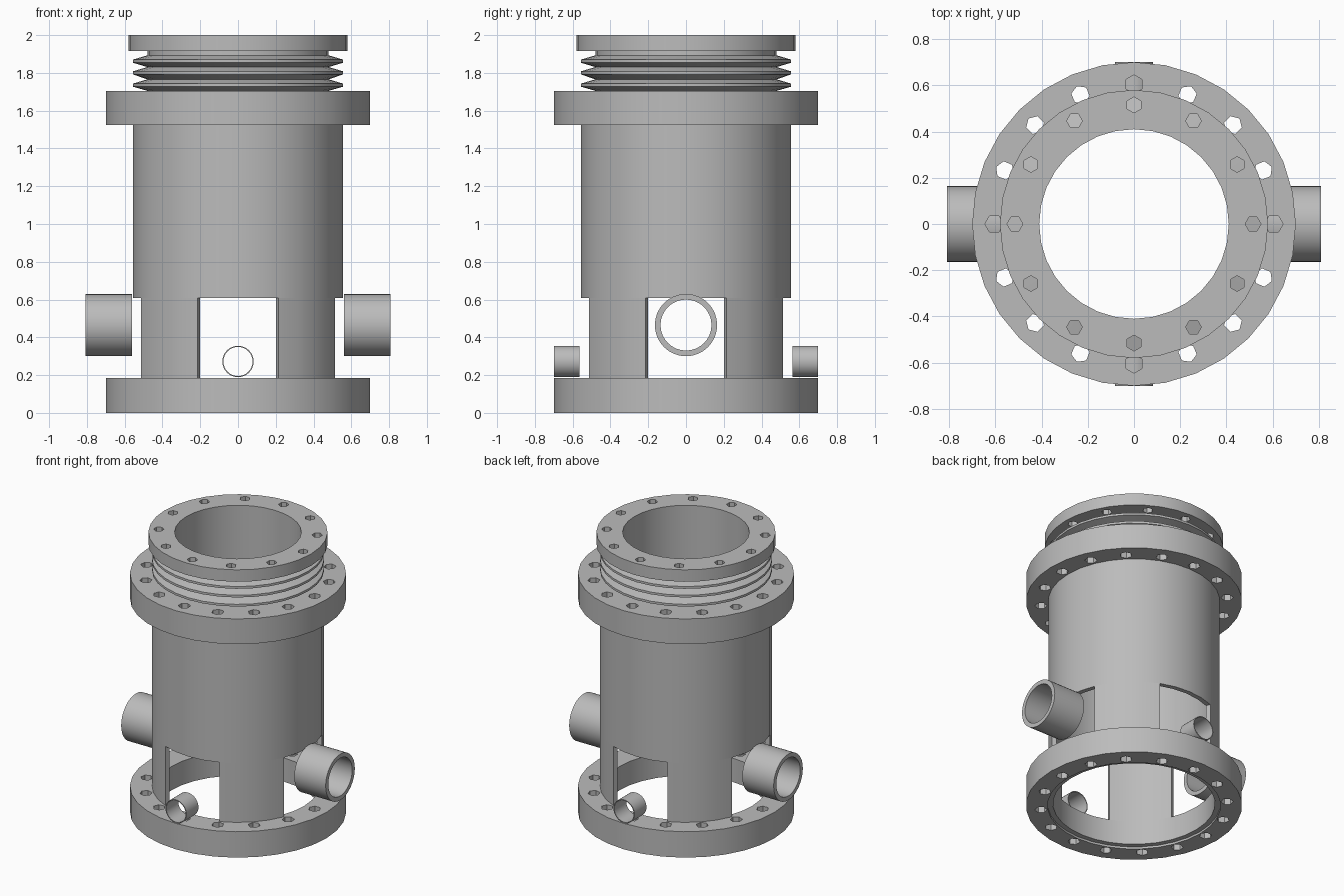
import bpy
import bmesh
from math import cos, sin, pi, radians
from mathutils import Matrix

old = bpy.data.objects.get("Cube")
if old:
    bpy.data.objects.remove(old, do_unlink=True)

SEGS = 32
steel = bpy.data.materials.new("plain grey steel")
steel.use_nodes = True
grey = (0.5, 0.5, 0.5, 1)
steel.diffuse_color = grey
steel.node_tree.nodes["Principled BSDF"].inputs["Base Color"].default_value = grey


def finish(bm, name):
    """Turn a bmesh into a smooth-by-angle object."""
    bmesh.ops.recalc_face_normals(bm, faces=bm.faces)
    mesh = bpy.data.meshes.new(name)
    bm.to_mesh(mesh)
    bm.free()
    mesh.materials.append(steel)
    obj = bpy.data.objects.new(name, mesh)
    bpy.context.collection.objects.link(obj)
    smooth(obj)
    return obj


def smooth(obj):
    bpy.ops.object.select_all(action='DESELECT')
    obj.select_set(True)
    bpy.context.view_layer.objects.active = obj
    bpy.ops.object.shade_smooth_by_angle(angle=radians(30))


def lathe(name, profile, first=0, count=SEGS, matrix=Matrix()):
    """Sweep a closed (radius, height) profile over some of the segments."""
    bm = bmesh.new()
    full = count == SEGS
    rings = []
    for i in range(count if full else count + 1):
        a = 2 * pi * (first + i) / SEGS
        rings.append([bm.verts.new((r * cos(a), r * sin(a), z)) for r, z in profile])
    n = len(profile)
    for i in range(count):
        a, b = rings[i], rings[(i + 1) % len(rings)]
        for j in range(n):
            k = (j + 1) % n
            bm.faces.new((a[j], b[j], b[k], a[k]))
    if not full:
        bm.faces.new(rings[0])
        bm.faces.new(rings[-1])
    bm.transform(matrix)
    return finish(bm, name)


def ring(name, outer, inner, low, high, **kw):
    return lathe(name, [(outer, low), (outer, high), (inner, high), (inner, low)], **kw)


def drill(obj, count, circle, radius, low, high):
    """Cut a circle of six-sided bolt holes straight through."""
    bm = bmesh.new()
    for i in range(count):
        place = (Matrix.Rotation(2 * pi * i / count, 4, 'Z')
                 @ Matrix.Translation((circle, 0, (low + high) / 2))
                 @ Matrix.Rotation(pi / 2, 4, 'Z'))
        bmesh.ops.create_cone(bm, cap_ends=True, segments=6, radius1=radius,
                              radius2=radius, depth=high - low + 0.1, matrix=place)
    cutter = finish(bm, "hole_cutter")
    cutter.hide_render = True
    mod = obj.modifiers.new("bolt holes", 'BOOLEAN')
    mod.object = cutter
    mod.operation = 'DIFFERENCE'
    mod.solver = 'EXACT'
    bpy.context.view_layer.update()
    graph = bpy.context.evaluated_depsgraph_get()
    cut = bpy.data.meshes.new_from_object(obj.evaluated_get(graph))
    obj.modifiers.clear()
    obj.data = cut
    bpy.data.objects.remove(cutter, do_unlink=True)
    smooth(obj)


# Flanges with bolt circles
base = ring("base_flange", 0.70, 0.56, 0, 0.185)
drill(base, 16, 0.605, 0.04, 0, 0.185)
upper = ring("upper_flange", 0.70, 0.41, 1.525, 1.705)
drill(upper, 16, 0.605, 0.04, 1.525, 1.705)
top = ring("top_flange", 0.58, 0.41, 1.915, 2.0)
drill(top, 12, 0.515, 0.034, 1.915, 2.0)

# Main shell, its foot ring and the four legs between the windows
ring("main_shell", 0.557, 0.525, 0.608, 1.525)
ring("foot_ring", 0.56, 0.525, 0.015, 0.185)
for i in range(4):
    ring(f"leg_{i + 1}", 0.557, 0.525, 0.185, 0.608, first=2 + 8 * i, count=4)

# Bellows with three ridges
outline = [(0.41, 1.705), (0.48, 1.705)]
for z in (1.735, 1.80, 1.862):
    outline += [(0.557, z - 0.008), (0.557, z + 0.008), (0.48, z + 0.031)]
outline += [(0.48, 1.915), (0.41, 1.915)]
lathe("bellows", outline)

# Open side pipes: a large pair and a small pair
for side, name in ((0, "left"), (2, "right")):
    for turn, size, dims, height in ((0, "large", (0.165, 0.135, 0.56, 0.808), 0.465),
                                     (1, "small", (0.083, 0.077, 0.565, 0.70), 0.272)):
        label = name if turn == 0 else ("back" if side == 0 else "front")
        aim = (Matrix.Translation((0, 0, height))
               @ Matrix.Rotation((side + turn) * pi / 2, 4, 'Z')
               @ Matrix.Rotation(pi / 2, 4, 'Y'))
        ring(f"{size}_pipe_{label}", *dims, matrix=aim)
